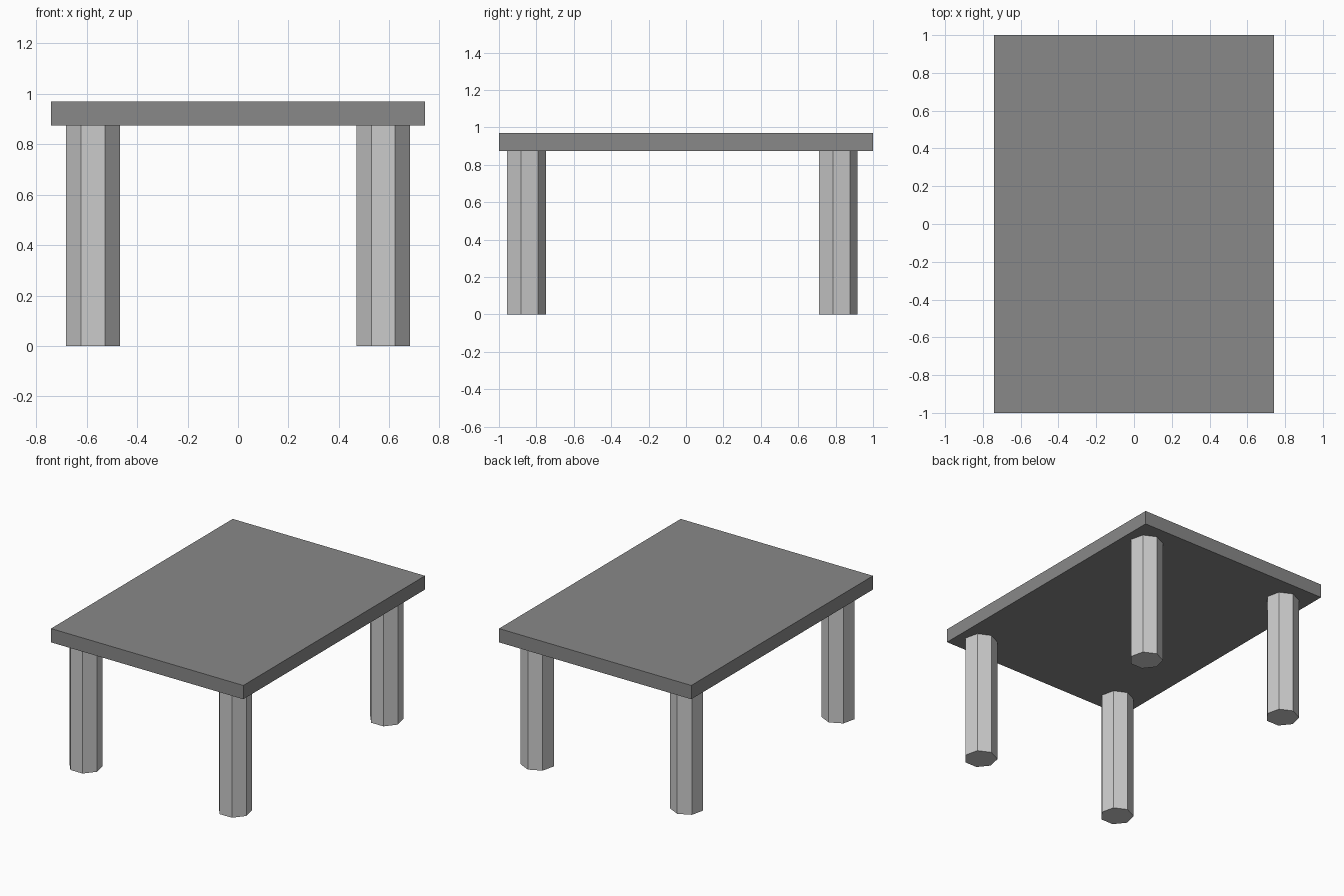
import bpy

if "Cube" in bpy.data.objects:
    bpy.data.objects.remove(bpy.data.objects["Cube"])

LEG_RADIUS = 0.109
TOP_BOTTOM, TOP_TOP = 0.874, 0.97

# Tabletop: dark flat slab
bpy.ops.mesh.primitive_cube_add(size=1, location=(0, 0, (TOP_BOTTOM + TOP_TOP) / 2))
top = bpy.context.object
top.name = "tabletop"
top.scale = (1.482, 2.0, TOP_TOP - TOP_BOTTOM)
bpy.ops.object.transform_apply(location=False, rotation=False, scale=True)
dark = bpy.data.materials.new("dark_grey")
dark.diffuse_color = (0.25, 0.25, 0.25, 1)
dark.use_nodes = True
dark.node_tree.nodes["Principled BSDF"].inputs["Base Color"].default_value = dark.diffuse_color
top.data.materials.append(dark)

# Four seven-sided legs, one vertex pointing to the back
for depth_name, y in (("front", -0.858), ("back", 0.809)):
    for side_name, x in (("left", -0.575), ("right", 0.576)):
        bpy.ops.mesh.primitive_cylinder_add(
            vertices=7, radius=LEG_RADIUS, depth=TOP_BOTTOM,
            location=(x, y, TOP_BOTTOM / 2))
        bpy.context.object.name = f"{depth_name}_{side_name}_leg"
